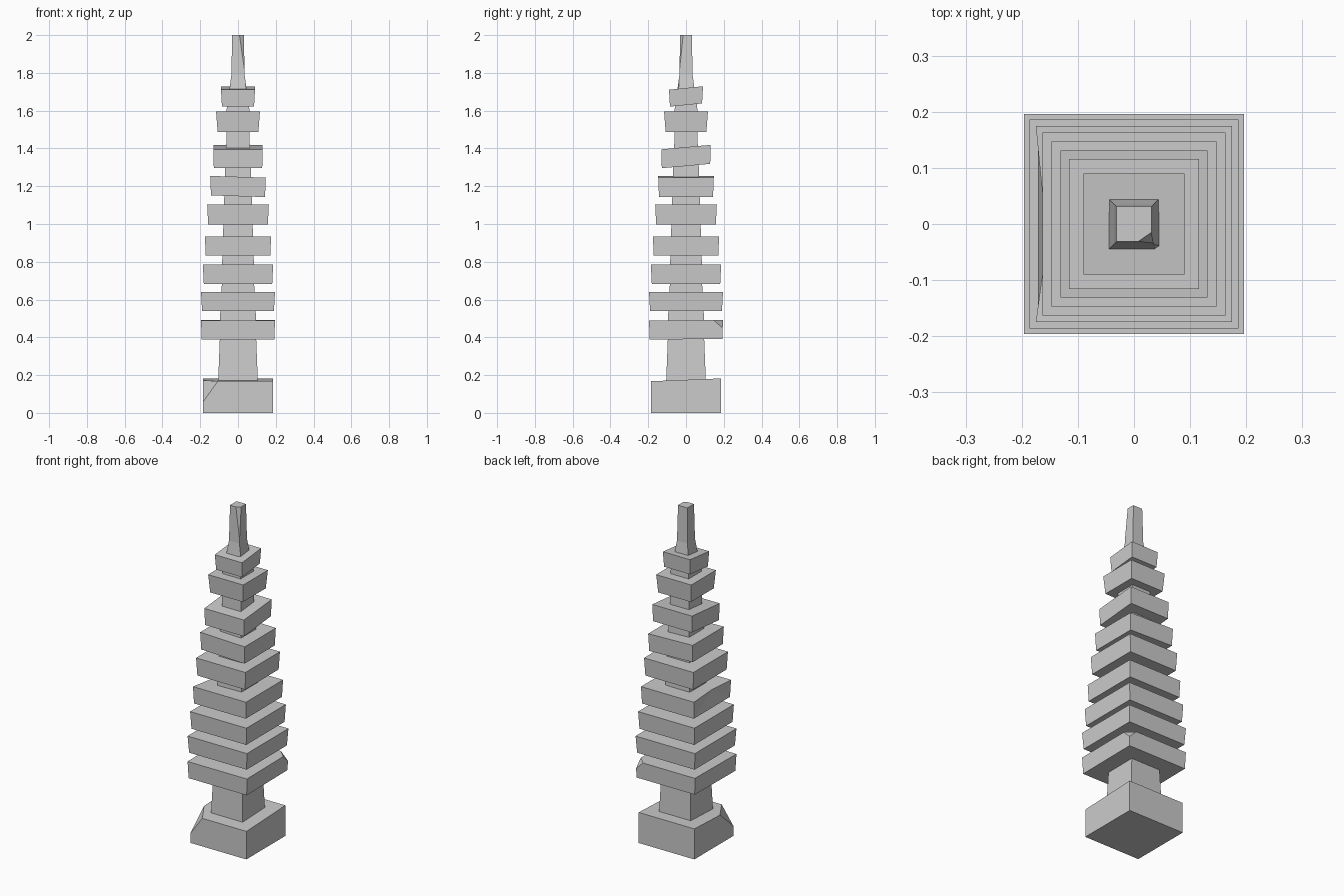
import bpy, bmesh
from mathutils import Vector

if "Cube" in bpy.data.objects:
    bpy.data.objects.remove(bpy.data.objects["Cube"])


def loft(name, sections, tilt_x=0, tilt_y=0, chip=None):
    """Stack of square sections (z, half width); tilts are slopes, chip is a cut plane by 3 points."""
    bm = bmesh.new()
    rings = []
    for z, h in sections:
        rings.append([bm.verts.new((sx * h, sy * h, z + tilt_x * sx * h + tilt_y * sy * h))
                      for sx, sy in ((-1, -1), (1, -1), (1, 1), (-1, 1))])
    bm.faces.new(rings[0][::-1])
    bm.faces.new(rings[-1])
    for a, b in zip(rings, rings[1:]):
        for i in range(4):
            j = (i + 1) % 4
            bm.faces.new((a[i], a[j], b[j], b[i]))
    if chip:
        p = [Vector(c) for c in chip]
        n = (p[1] - p[0]).cross(p[2] - p[0]).normalized()
        mid_z = (sections[0][0] + sections[-1][0]) / 2
        if n.dot(Vector((0, 0, mid_z)) - p[0]) > 0:
            n = -n
        geom = bm.verts[:] + bm.edges[:] + bm.faces[:]
        cut = bmesh.ops.bisect_plane(bm, geom=geom, plane_co=p[0], plane_no=n, clear_outer=True)
        edges = [e for e in cut["geom_cut"] if isinstance(e, bmesh.types.BMEdge)]
        bmesh.ops.contextual_create(bm, geom=edges)
    bmesh.ops.recalc_face_normals(bm, faces=bm.faces[:])
    me = bpy.data.meshes.new(name)
    bm.to_mesh(me)
    bm.free()
    ob = bpy.data.objects.new(name, me)
    bpy.context.collection.objects.link(ob)
    return ob


# Plinth: flat underside, sloping top, chipped front-left corner
base = loft("base", [(0, 0.184), (0.175, 0.184)],
            chip=[(-0.184, -0.184, 0.06), (-0.11, -0.184, 0.17), (-0.184, -0.06, 0.173)])
for v in base.data.vertices:
    if v.co.z > 0.1:
        v.co.z += 0.04 * v.co.y

# Roof tiers: bottom z, top z, bottom half width, top half width, slope x, slope y
tiers = [
    (0.390, 0.490, 0.192, 0.196, 0, 0.01),
    (0.540, 0.640, 0.190, 0.196, 0, 0),
    (0.682, 0.785, 0.181, 0.186, 0, 0),
    (0.832, 0.933, 0.171, 0.175, 0, 0),
    (0.997, 1.103, 0.158, 0.163, 0, 0),
    (1.147, 1.250, 0.143, 0.147, -0.03, 0),
    (1.307, 1.407, 0.128, 0.131, 0, 0.09),
    (1.488, 1.595, 0.108, 0.116, 0, 0),
    (1.630, 1.720, 0.085, 0.090, 0, 0.10),
]
chips = {0: [(0.195, 0.15, 0.49), (0.195, 0.195, 0.445), (0.15, 0.195, 0.49)]}
for i, (z0, z1, h0, h1, tx, ty) in enumerate(tiers):
    loft(f"tier_{i + 1}", [(z0, h0), (z1, h1)], tx, ty, chips.get(i))

# Shallow dent along the left top edge of the fourth tier
me = bpy.data.objects["tier_4"].data
bm = bmesh.new()
bm.from_mesh(me)
edge = next(e for e in bm.edges if all(v.co.x < -0.1 and v.co.z > 0.9 for v in e.verts))
new = bmesh.ops.subdivide_edges(bm, edges=[edge], cuts=1)["geom_inner"]
for v in (g for g in new if isinstance(g, bmesh.types.BMVert)):
    v.co += Vector((0.02, -0.03, -0.005))
bmesh.ops.triangulate(bm, faces=[f for f in bm.faces if len(f.verts) > 4])
bm.to_mesh(me)
bm.free()

# Necks between the tiers
loft("neck_1", [(0.165, 0.105), (0.40, 0.096)])
for i, h in enumerate([0.096, 0.088, 0.085, 0.080, 0.075, 0.070, 0.063, 0.061]):
    loft(f"neck_{i + 2}", [(tiers[i][1] - 0.012, h), (tiers[i + 1][0] + 0.012, h - 0.003)])

# Spire with a flared foot and a chipped front-right corner
loft("spire", [(1.708, 0.046), (1.79, 0.035), (2.0, 0.031)],
     chip=[(0.008, -0.031, 2.0), (0.031, -0.015, 2.0), (0.034, -0.034, 1.82)])
